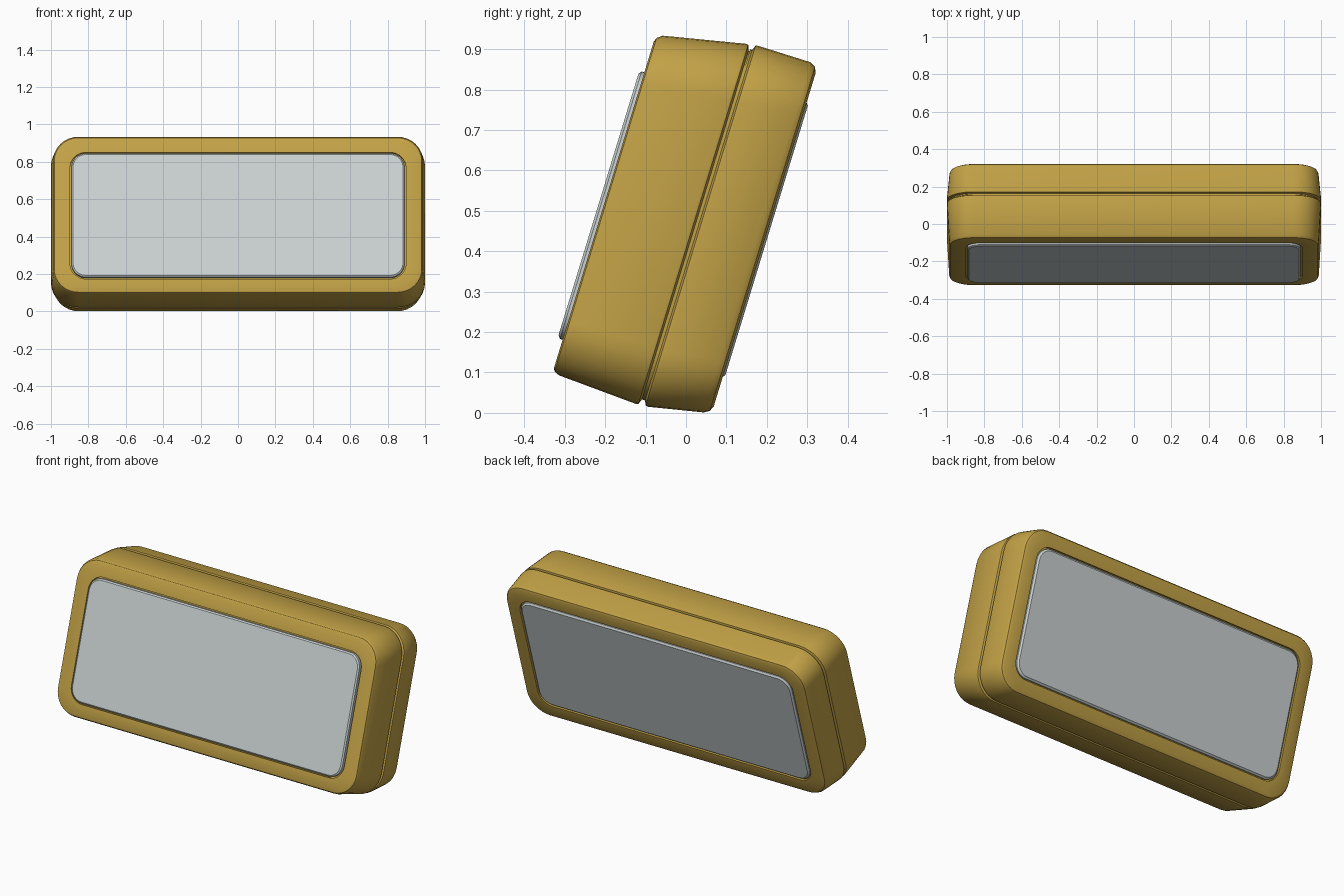
import bpy, bmesh, math

# local frame: n = depth (towards the back), v = up along the tilted face
TILT = math.radians(17)
S, C = math.sin(TILT), math.cos(TILT)


def material(name, col):
    m = bpy.data.materials.new(name)
    m.diffuse_color = (*col, 1)
    return m


gold = material("ochre gold", (0.54, 0.36, 0.062))
pale = material("pale grey", (0.60, 0.64, 0.64))


def ring(n, half, lo, hi, r, seg=8):
    """Rounded rectangle at depth n, placed in the tilted frame."""
    pts = []
    for cx, cv, a0 in ((half - r, hi - r, 0), (-half + r, hi - r, 90),
                       (-half + r, lo + r, 180), (half - r, lo + r, 270)):
        for i in range(seg + 1):
            a = math.radians(a0 + 90 * i / seg)
            x, v = cx + r * math.cos(a), cv + r * math.sin(a)
            pts.append((x, S * v + C * n, C * v - S * n))
    return pts


def loft(name, rings, mat):
    """Skin a stack of rounded rectangles and cap both ends."""
    bm = bmesh.new()
    loops = [[bm.verts.new(p) for p in ring(*r)] for r in rings]
    for a, b in zip(loops, loops[1:]):
        for i in range(len(a)):
            j = (i + 1) % len(a)
            bm.faces.new((a[i], a[j], b[j], b[i]))
    bm.faces.new(loops[0])
    bm.faces.new(loops[-1])
    bmesh.ops.recalc_face_normals(bm, faces=bm.faces)
    me = bpy.data.meshes.new(name)
    bm.to_mesh(me)
    bm.free()
    me.materials.append(mat)
    ob = bpy.data.objects.new(name, me)
    bpy.context.collection.objects.link(ob)
    bpy.context.view_layer.objects.active = ob
    ob.select_set(True)
    bpy.ops.object.shade_smooth_by_angle(angle=math.radians(30))
    ob.select_set(False)


# front housing: recess, rim, bevel, flaring sides, seam groove
loft("front_housing", [
    (-0.333, 0.898, 0.076, 0.784, 0.085),
    (-0.345, 0.898, 0.076, 0.784, 0.085),
    (-0.345, 0.972, 0.010, 0.855, 0.120),
    (-0.341, 0.982, 0.003, 0.866, 0.128),
    (-0.328, 0.988, -0.003, 0.876, 0.134),
    (-0.125, 1.000, -0.015, 0.917, 0.145),
    (-0.119, 0.998, -0.013, 0.916, 0.144),
    (-0.114, 0.985, 0.000, 0.903, 0.132),
    (-0.109, 0.985, 0.000, 0.903, 0.132)], gold)

# back housing: seam groove, sides, bevel, rim, recess
loft("back_housing", [
    (-0.111, 0.985, 0.000, 0.907, 0.132),
    (-0.106, 0.985, 0.000, 0.907, 0.132),
    (-0.101, 0.998, -0.012, 0.920, 0.144),
    (-0.094, 1.000, -0.013, 0.921, 0.145),
    (0.042, 0.986, 0.014, 0.920, 0.134),
    (0.055, 0.978, 0.022, 0.912, 0.126),
    (0.061, 0.964, 0.036, 0.898, 0.112),
    (0.061, 0.898, 0.100, 0.833, 0.085),
    (0.048, 0.898, 0.100, 0.833, 0.085)], gold)

# glass plates with softened edges
loft("front_glass", [
    (-0.330, 0.890, 0.084, 0.776, 0.078),
    (-0.352, 0.890, 0.084, 0.776, 0.078),
    (-0.358, 0.882, 0.092, 0.768, 0.070)], pale)
loft("back_glass", [
    (0.045, 0.890, 0.108, 0.825, 0.078),
    (0.058, 0.890, 0.108, 0.825, 0.078),
    (0.066, 0.880, 0.118, 0.815, 0.070)], pale)
